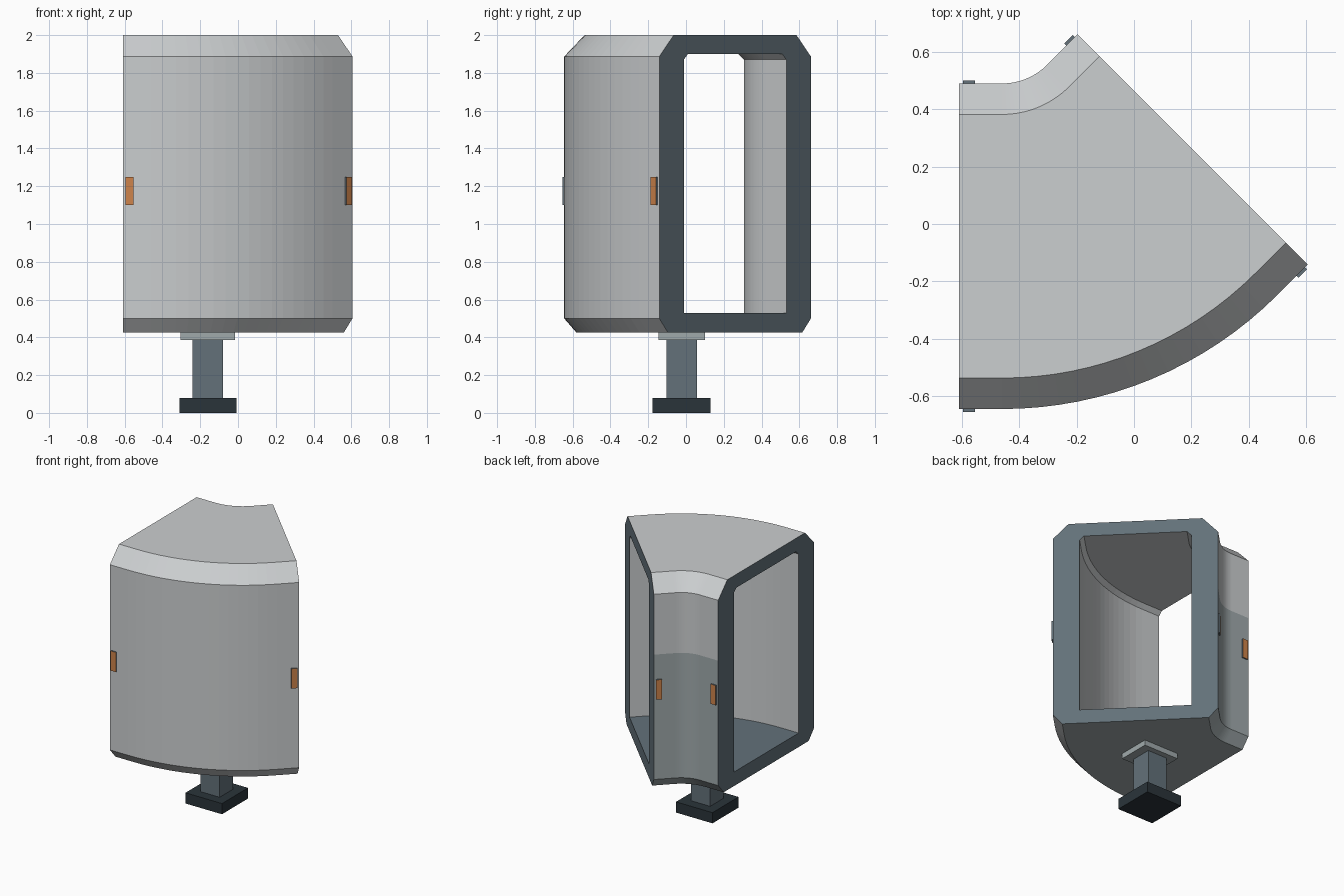
import bpy, bmesh, math
from mathutils import Vector, Matrix

cube = bpy.data.objects.get("Cube")
if cube:
    bpy.data.objects.remove(cube, do_unlink=True)


def material(name, rgb):
    m = bpy.data.materials.new(name)
    m.use_nodes = True
    m.diffuse_color = (*rgb, 1)
    m.node_tree.nodes["Principled BSDF"].inputs["Base Color"].default_value = (*rgb, 1)
    return m


shell = material("light grey", (0.60, 0.62, 0.63))
panel = material("mid grey", (0.35, 0.40, 0.41))
frame = material("slate blue", (0.125, 0.165, 0.193))
dark = material("dark slate", (0.023, 0.034, 0.042))
orange = material("orange", (0.62, 0.23, 0.07))


def finish(name, bm, mats):
    mesh = bpy.data.meshes.new(name)
    bm.to_mesh(mesh)
    bm.free()
    for m in mats:
        mesh.materials.append(m)
    obj = bpy.data.objects.new(name, mesh)
    bpy.context.collection.objects.link(obj)
    return obj


# Path of the corridor: straight stub, 45 degree bend, straight stub
STUB, RADIUS, STEPS = 0.15, 0.79, 16
start = Vector((-0.61, -0.0775, 0))
bend = start + Vector((STUB, 0, 0))
centre = bend + Vector((0, RADIUS, 0))


def station(pos, angle):
    return Matrix.Translation(pos) @ Matrix.Rotation(angle, 4, 'Z')


stations = [station(start, 0)]
for i in range(STEPS + 1):
    a = math.pi / 4 * i / STEPS
    stations.append(station(centre + RADIUS * Vector((math.sin(a), -math.cos(a), 0)), a))
stations.append(stations[-1] @ Matrix.Translation((STUB, 0, 0)))

# Cross-sections as (across, height); positive across is the inside of the bend
W, H = 0.5675, 0.3835
LOW, HIGH, SEAM = 0.425, 2.0, 1.435
outer = [(-W + 0.065, LOW), (W - 0.065, LOW), (W, 0.50), (W, SEAM), (W, 1.887),
         (W - 0.108, HIGH), (-W + 0.108, HIGH), (-W, 1.887), (-W, 0.50)]
inner = [(-H, 0.53), (H, 0.53), (H, 1.87), (H - 0.03, 1.9), (-H + 0.03, 1.9), (-H, 1.87)]
outer_mats = [1, 1, 1, 0, 0, 0, 0, 0, 0]   # underside and lower inside wall are mid grey
inner_mats = [2, 0, 0, 0, 0, 0]            # floor is slate

bm = bmesh.new()
end_edges = [[], []]
for profile, mats, flip in ((outer, outer_mats, False), (inner, inner_mats, True)):
    rings = [[bm.verts.new(m @ Vector((0, u, z))) for u, z in profile] for m in stations]
    n = len(profile)
    for r0, r1 in zip(rings, rings[1:]):
        for k in range(n):
            j = (k + 1) % n
            quad = [r0[k], r0[j], r1[j], r1[k]]
            f = bm.faces.new(quad if flip else quad[::-1])
            f.material_index = mats[k]
    for edges, ring in zip(end_edges, (rings[0], rings[-1])):
        edges += [bm.edges.get((ring[k], ring[(k + 1) % n])) for k in range(n)]

# Slate end frames
for edges, m, sign in zip(end_edges, (stations[0], stations[-1]), (-1, 1)):
    normal = m.to_3x3() @ Vector((sign, 0, 0))
    res = bmesh.ops.triangle_fill(bm, edges=edges, use_beauty=True, normal=normal)
    for f in [g for g in res["geom"] if isinstance(g, bmesh.types.BMFace)]:
        f.material_index = 2
bmesh.ops.recalc_face_normals(bm, faces=bm.faces)
finish("corridor_shell", bm, [shell, panel, frame])


def box(name, centre, size, mat):
    bm = bmesh.new()
    bmesh.ops.create_cube(bm, size=1, matrix=Matrix.Translation(centre) @ Matrix.Diagonal((*size, 1)))
    return finish(name, bm, [mat])


# Marker lights beside each end: slate body with an orange outer face
for end, m, along in (("right", stations[0], 0.035), ("left", stations[-1], -0.035)):
    for side, s in (("outer", -1), ("inner", 1)):
        marker = box(f"marker_{end}_{side}", (along, s * W, 1.175), (0.042, 0.02, 0.148), frame)
        marker.data.materials.append(orange)
        for p in marker.data.polygons:
            if p.normal.y * s > 0.9:
                p.material_index = 1
        marker.data.transform(m)

# Pedestal
PX, PY = -0.16, -0.023
box("pedestal_flange", (PX, PY, 0.405), (0.29, 0.245, 0.04), panel)
box("pedestal_column", (PX, PY, 0.23), (0.16, 0.16, 0.32), frame)
box("pedestal_foot", (PX, PY, 0.04), (0.302, 0.308, 0.08), dark)
